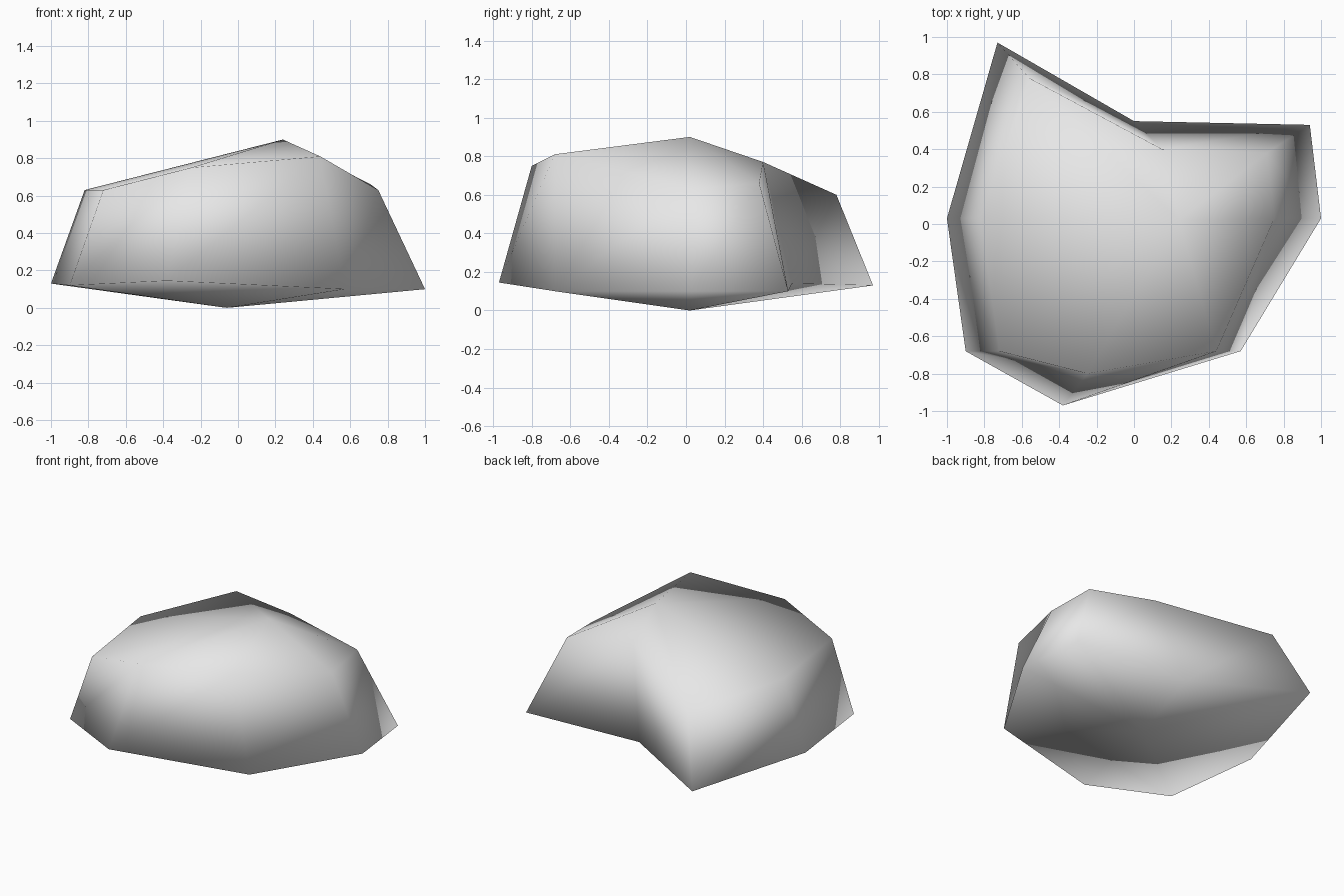
import bpy
import bmesh

# Remove the default cube only
default_cube = bpy.data.objects.get("Cube")
if default_cube:
    bpy.data.objects.remove(default_cube, do_unlink=True)


def make_material(name, colour):
    material = bpy.data.materials.new(name)
    material.use_nodes = True
    material.diffuse_color = colour
    shader = material.node_tree.nodes["Principled BSDF"]
    shader.inputs["Base Color"].default_value = colour
    return material


# Outline of the rock at its widest, clockwise from the back right peak
base_outline = [
    (-0.73, 0.97, 0.13), (0.0, 0.55, 0.14), (0.94, 0.53, 0.1), (1.0, 0.03, 0.1),
    (0.57, -0.68, 0.1), (-0.38, -0.97, 0.145), (-0.9, -0.68, 0.12), (-1.0, 0.03, 0.13),
]
# Matching shoulder ring, where the walls turn into the crown
shoulder_outline = [
    (-0.56, 0.78, 0.6), (0.15, 0.4, 0.77), (0.71, 0.38, 0.66), (0.75, 0.03, 0.63),
    (0.44, -0.68, 0.81), (-0.25, -0.8, 0.75), (-0.72, -0.68, 0.63), (-0.82, 0.03, 0.63),
]

bm = bmesh.new()
base = [bm.verts.new(point) for point in base_outline]
shoulder = [bm.verts.new(point) for point in shoulder_outline]
crown = bm.verts.new((0.24, 0.02, 0.9))
underside = bm.verts.new((-0.06, 0.02, 0))

# Sloping walls between the rings, crown fan above and shallow fan below
for i in range(len(base)):
    j = (i + 1) % len(base)
    bm.faces.new((base[i], shoulder[i], base[j]))
    bm.faces.new((shoulder[i], shoulder[j], base[j]))
    bm.faces.new((shoulder[i], crown, shoulder[j]))
    bm.faces.new((base[i], base[j], underside))

bmesh.ops.recalc_face_normals(bm, faces=bm.faces)

# The whole boulder shares continuous smooth shading
for face in bm.faces:
    face.smooth = True

mesh = bpy.data.meshes.new("boulder")
bm.to_mesh(mesh)
bm.free()
mesh.materials.append(make_material("stone grey", (0.8, 0.8, 0.8, 1)))
boulder = bpy.data.objects.new("boulder", mesh)
bpy.context.collection.objects.link(boulder)
